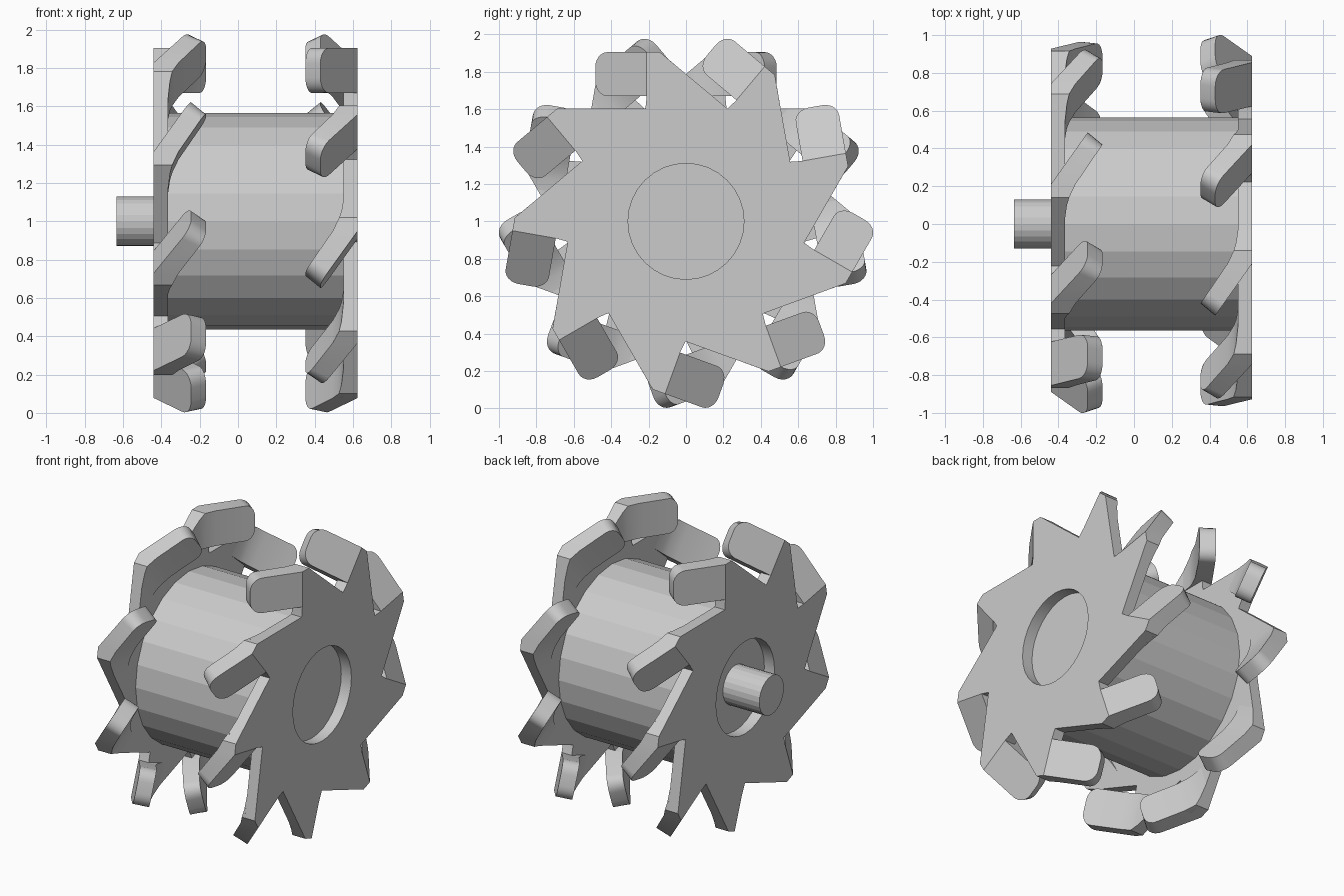
import bpy, bmesh, math
from mathutils import Matrix, Vector

if "Cube" in bpy.data.objects:
    bpy.data.objects.remove(bpy.data.objects["Cube"])

TEETH = 9
X_IN, X_OUT = 0.55, 0.625      # plate faces
MID = 0.0925                   # middle between the two plates


def finish(bm, name):
    bmesh.ops.recalc_face_normals(bm, faces=bm.faces)
    me = bpy.data.meshes.new(name)
    bm.to_mesh(me)
    bm.free()
    ob = bpy.data.objects.new(name, me)
    bpy.context.collection.objects.link(ob)
    ob.location.z = 1
    return ob


def turn(p, k):
    return Matrix.Rotation(math.radians(360 / TEETH * k), 3, 'X') @ Vector(p)


def loop(bm, pts):
    vs = [bm.verts.new(p) for p in pts]
    return [bm.edges.new((vs[i - 1], vs[i])) for i in range(len(vs))]


def add_plate(bm):
    # ratchet-shaped disc with a round hole
    tooth = [(0.222, 0.602), (-0.14, 0.905), (-0.21, 0.905), (-0.21, 0.67)]
    rim = [turn((X_IN, y, z), k) for k in range(TEETH) for y, z in tooth]
    hole = [(X_IN, 0.31 * math.cos(a), 0.31 * math.sin(a))
            for a in (math.tau * i / 32 for i in range(32))]
    edges = loop(bm, rim) + loop(bm, hole)
    bmesh.ops.triangle_fill(bm, edges=edges, use_beauty=True, normal=(1, 0, 0))
    ext = bmesh.ops.extrude_face_region(bm, geom=bm.faces[:])
    top = [g for g in ext['geom'] if isinstance(g, bmesh.types.BMVert)]
    bmesh.ops.translate(bm, verts=top, vec=(X_OUT - X_IN, 0, 0))


def tab_stations():
    # (outer y, outer x, inner y, inner x, low z, high z) along a bent tab
    lo, hi, r = 0.67, 0.905, 0.08
    st = [(y, X_IN, y, x, lo, h) for y, x, h in
          [(-0.03, 0.55, 0.813), (-0.10, 0.54, 0.872), (-0.14, 0.528, hi), (-0.21, 0.495, hi)]]
    st.append((-0.21, X_OUT, -0.21, 0.495, lo, hi))
    for i in range(7):
        a = math.pi / 2 * i / 6
        t = 1 - r * (1 - math.sin(a)) / 0.337
        d = r * (1 - math.cos(a))
        st.append((-0.21 - 0.275 * t, X_OUT - 0.195 * t,
                   -0.21 - 0.21 * t, 0.495 - 0.143 * t, lo + d, hi - d))
    return st


def add_tab(bm, k):
    rings = []
    for yo, xo, yi, xi, lo, hi in tab_stations():
        corners = [(xo, yo, lo), (xo, yo, hi), (xi, yi, hi), (xi, yi, lo)]
        rings.append([bm.verts.new(turn(c, k)) for c in corners])
    for a, b in zip(rings, rings[1:]):
        for i in range(4):
            j = (i + 1) % 4
            bm.faces.new((a[i], a[j], b[j], b[i]))
    bm.faces.new(rings[-1])
    # collapse the doubled stations of this tab only
    bmesh.ops.remove_doubles(bm, verts=[v for ring in rings for v in ring], dist=1e-5)


def cylinder(name, r, x0, x1, sides):
    bm = bmesh.new()
    m = Matrix.Translation(((x0 + x1) / 2, 0, 0)) @ Matrix.Rotation(math.pi / 2, 4, 'Y')
    bmesh.ops.create_cone(bm, cap_ends=True, segments=sides, radius1=r, radius2=r,
                          depth=x1 - x0, matrix=m)
    return finish(bm, name)


# right claw plate with bent tabs
bm = bmesh.new()
add_plate(bm)
for k in range(TEETH):
    add_tab(bm, k)
right = finish(bm, "right_claw_plate")
bpy.context.view_layer.objects.active = right
right.select_set(True)
bpy.ops.object.shade_smooth_by_angle(angle=math.radians(25))

# left claw plate: same part turned around
left = right.copy()
left.name = "left_claw_plate"
left.rotation_euler.z = math.pi
left.location.x = 2 * MID
bpy.context.collection.objects.link(left)

# drum and shaft
cylinder("drum", 0.565, -0.365, X_IN, 24)
cylinder("shaft", 0.13, -0.635, -0.36, 24)
